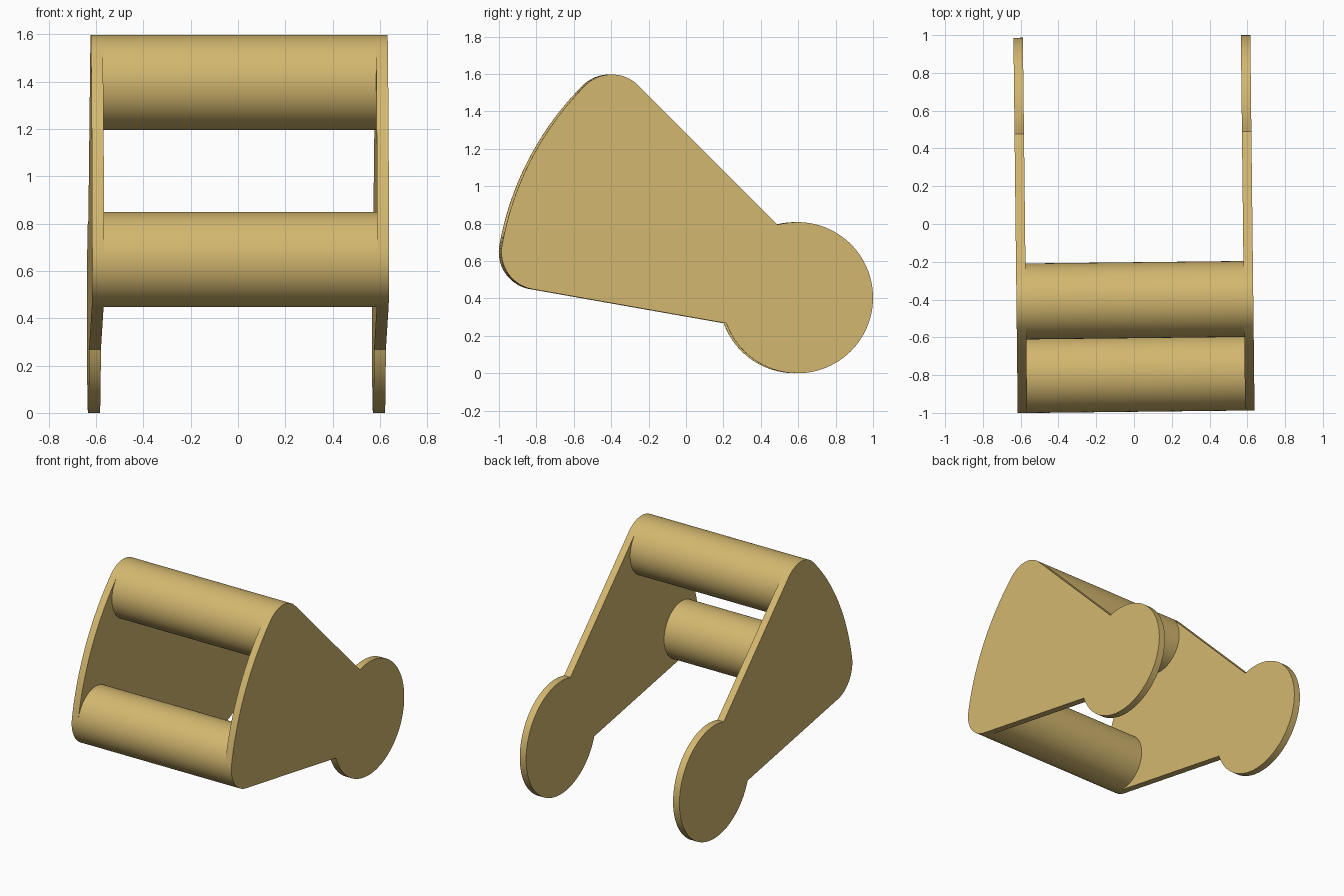
import bpy, bmesh
from math import sin, cos, asin, pi, radians, degrees

if "Cube" in bpy.data.objects:
    bpy.data.objects.remove(bpy.data.objects["Cube"], do_unlink=True)

PIVOT = (0.589, 0.404)      # y, z of the hinge disc
DISC_R, BAR_R, REACH = 0.404, 0.201, 1.4035
TOP, LOW = 135, 170         # bar directions seen from the pivot, degrees
INNER, OUTER = 0.577, 0.627  # plate faces in x
YAW = radians(0.65)

tan = bpy.data.materials.new("tan")
tan.diffuse_color = (0.65, 0.475, 0.16, 1)
tan.use_nodes = True
tan.node_tree.nodes["Principled BSDF"].inputs["Base Color"].default_value = (0.65, 0.475, 0.16, 1)


def arc(centre, radius, start, end, steps):
    angles = [radians(start + (end - start) * i / steps) for i in range(steps + 1)]
    return [(centre[0] + radius * cos(a), centre[1] + radius * sin(a)) for a in angles]


def polar(angle):
    return arc(PIVOT, REACH, angle, angle, 1)[0]


def extrude_profile(name, points, x0, x1, capped):
    """Sweep a y-z outline along x, optionally closing the ends."""
    bm = bmesh.new()
    ends = [[bm.verts.new((x, y, z)) for y, z in points] for x in (x0, x1)]
    n = len(points)
    for i in range(n):
        j = (i + 1) % n
        bm.faces.new((ends[0][i], ends[0][j], ends[1][j], ends[1][i]))
    if capped:
        bm.faces.new(ends[0])
        bm.faces.new(ends[1])
    bmesh.ops.recalc_face_normals(bm, faces=bm.faces)
    mesh = bpy.data.meshes.new(name)
    bm.to_mesh(mesh)
    bm.free()
    mesh.materials.append(tan)
    obj = bpy.data.objects.new(name, mesh)
    bpy.context.collection.objects.link(obj)
    obj.rotation_euler.z = YAW
    bpy.ops.object.select_all(action="DESELECT")
    obj.select_set(True)
    bpy.context.view_layer.objects.active = obj
    bpy.ops.object.shade_smooth_by_angle(angle=radians(20))
    return obj


# Side plates: hinge disc, rounded corners and the curved front edge
gap = degrees(asin(BAR_R / DISC_R))
outline = (arc(PIVOT, DISC_R, LOW + gap - 360, TOP - gap, 72)
           + arc(polar(TOP), BAR_R, TOP - 90, TOP, 20)
           + arc(PIVOT, REACH + BAR_R, TOP, LOW, 24)[1:-1]
           + arc(polar(LOW), BAR_R, LOW, LOW + 90, 20))
extrude_profile("left_side_plate", outline, INNER, OUTER, True)
extrude_profile("right_side_plate", outline, -OUTER, -INNER, True)

# Round cross bars joining the plates
for name, angle in (("upper_bar", TOP), ("lower_bar", LOW)):
    ring = arc(polar(angle), BAR_R, angle, angle + 360, 80)[:-1]
    extrude_profile(name, ring, -INNER, INNER, False)
